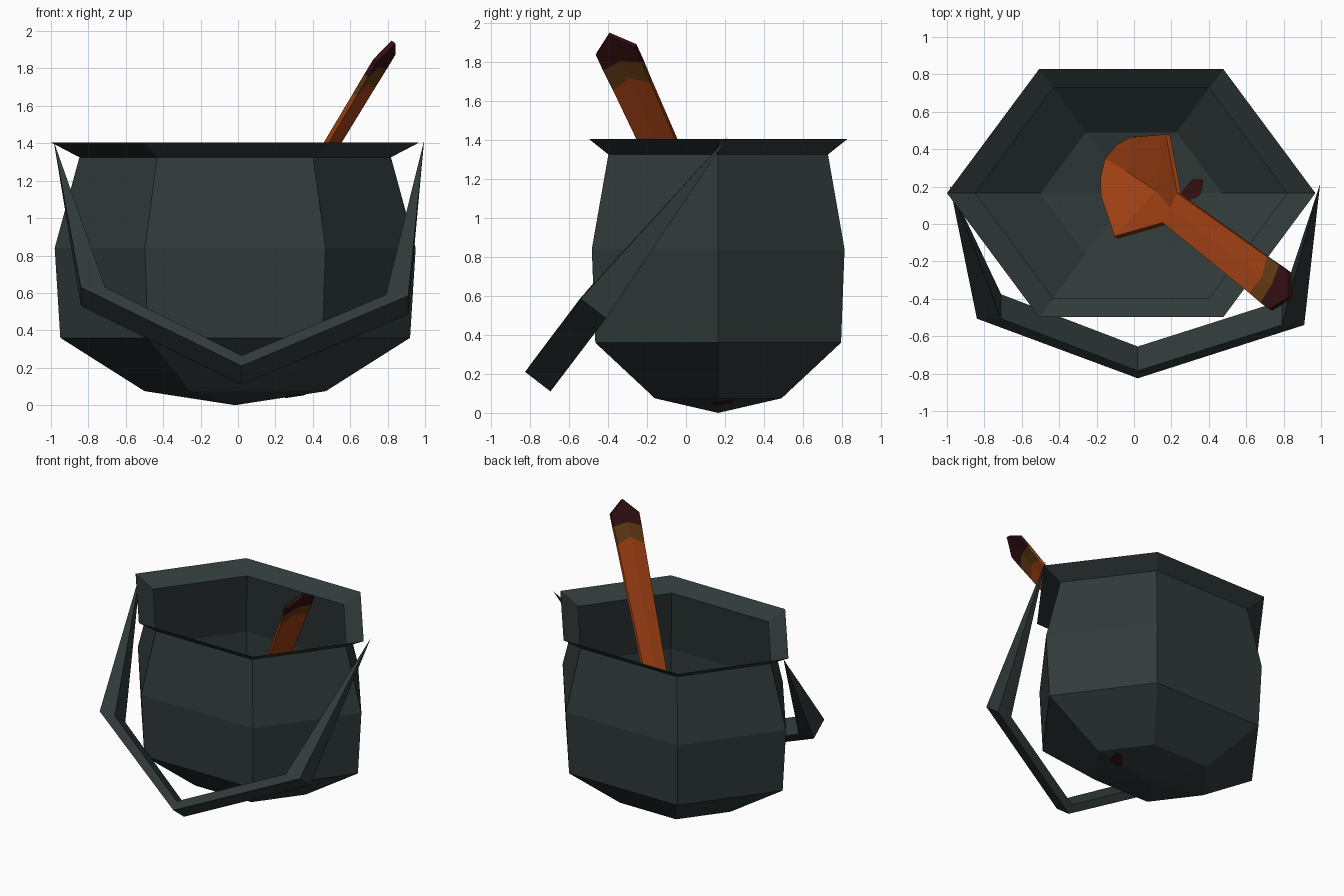
import bpy, bmesh, math
from mathutils import Vector

if "Cube" in bpy.data.objects:
    bpy.data.objects.remove(bpy.data.objects["Cube"])


def material(name, rgb):
    m = bpy.data.materials.new(name)
    m.diffuse_color = (*rgb, 1)
    m.use_nodes = True
    m.node_tree.nodes["Principled BSDF"].inputs["Base Color"].default_value = m.diffuse_color
    return m


IRON = material("dark_iron", (0.030, 0.042, 0.042))
WOOD = material("orange_wood", (0.36, 0.053, 0.007))
BROWN = material("stained_brown", (0.13, 0.045, 0.007))
DARK = material("dark_red", (0.035, 0.005, 0.006))


def make_object(name, bm, mats):
    me = bpy.data.meshes.new(name)
    bm.to_mesh(me)
    bm.free()
    for m in mats:
        me.materials.append(m)
    ob = bpy.data.objects.new(name, me)
    bpy.context.collection.objects.link(ob)
    return ob


CX, CY = -0.015, 0.165

# Pot: open six-sided shell, (x radius, y half depth, height) per ring
bm = bmesh.new()
rings = []
for rx, ry, z in [(0.485, 0.325, 0.075), (0.935, 0.63, 0.36), (0.965, 0.648, 0.84),
                  (0.833, 0.563, 1.325), (0.985, 0.663, 1.405)]:
    ring = []
    for i in range(6):
        a = i * math.pi / 3
        ring.append(bm.verts.new((CX + rx * math.cos(a),
                                  CY + ry * math.sin(a) / math.sin(math.pi / 3), z)))
    rings.append(ring)
apex = bm.verts.new((CX, CY, 0))
for i in range(6):
    j = (i + 1) % 6
    bm.faces.new((apex, rings[0][j], rings[0][i]))
    for lo, hi in zip(rings, rings[1:]):
        bm.faces.new((lo[i], lo[j], hi[j], hi[i]))
make_object("pot", bm, [IRON])

# Stain on the underside, folded over the ridge of the bottom
bm = bmesh.new()


def stain_vert(x, y):
    return bm.verts.new((x, y, 0.075 * ((x - CX) / 0.485 + 1.54 * abs(y - CY))))


mid = stain_vert(0.31, CY)
edge = [stain_vert(*p) for p in [(0.25, CY), (0.29, 0.13), (0.33, 0.14), (0.36, CY),
                                 (0.37, 0.24), (0.31, 0.24)]]
for i in range(6):
    bm.faces.new((mid, edge[i], edge[(i + 1) % 6]))
stain = make_object("bottom_stain", bm, [DARK])
mod = stain.modifiers.new("thickness", 'SOLIDIFY')
mod.thickness, mod.offset = 0.008, 0

# Carrying handle: square bar folded in three places, tapering to a point at both ends
bm = bmesh.new()
across = Vector((0, 0.13, -0.10))
corners = [((-0.84, -0.506, 0.63), (-0.71, -0.506, 0.63)),
           ((0.02, -0.825, 0.21), (0.02, -0.785, 0.265)),
           ((0.91, -0.54, 0.585), (0.79, -0.54, 0.59))]
sections = []
for outer, inner in corners:
    o, n = Vector(outer), Vector(inner)
    sections.append([bm.verts.new(p) for p in (o, o + across, n + across, n)])
tips = [bm.verts.new((-0.985, 0.205, 1.41)), bm.verts.new((0.995, 0.215, 1.415))]
for k in range(4):
    m = (k + 1) % 4
    bm.faces.new((tips[0], sections[0][k], sections[0][m]))
    bm.faces.new((tips[1], sections[2][m], sections[2][k]))
    for s, t in zip(sections, sections[1:]):
        bm.faces.new((s[k], t[k], t[m], s[m]))
bmesh.ops.recalc_face_normals(bm, faces=bm.faces[:])
make_object("handle", bm, [IRON])

# Spoon: three columns swept along a slanted axis, with a hollow bowl
axis = Vector((0.481, -0.365, 0.796)).normalized()
side = Vector((0.44, 0.88, 0.18)).normalized()
up = axis.cross(side).normalized()
base = Vector((0.49, -0.14, 1.40))
bm = bmesh.new()
rows = []
# distance along the axis, half width, shift of the middle point, bowl depth
for a, w, shift, dip in [(-1.30, 0.10, -0.04, 0.0), (-1.22, 0.18, 0.02, 0.06),
                         (-0.95, 0.31, 0.0, 0.11), (-0.62, 0.09, 0.0, 0.0),
                         (0.36, 0.11, 0.05, -0.008), (0.49, 0.115, 0.03, -0.008),
                         (0.59, 0.115, 0.10, 0.0)]:
    rows.append([bm.verts.new(base + axis * (a + s) + side * b - up * d)
                 for b, s, d in ((-w, 0, 0), (0, shift, dip), (w, 0, 0))])
for r, s in zip(rows, rows[1:]):
    for k in range(2):
        bm.faces.new((r[k], r[k + 1], s[k + 1], s[k]))
bmesh.ops.recalc_face_normals(bm, faces=bm.faces[:])
bmesh.ops.solidify(bm, geom=bm.faces[:], thickness=0.025)
bmesh.ops.recalc_face_normals(bm, faces=bm.faces[:])
for f in bm.faces:
    a = (f.calc_center_median() - base).dot(axis)
    bowl_rim = a < -0.9 and f.calc_area() < 0.02 and abs(f.normal.dot(up)) < 0.5
    if a > 0.51 or bowl_rim:
        f.material_index = 2          # burnt tip and bowl edge
    elif a > 0.38:
        f.material_index = 1          # stained band below the tip
make_object("wooden_spoon", bm, [WOOD, BROWN, DARK])
